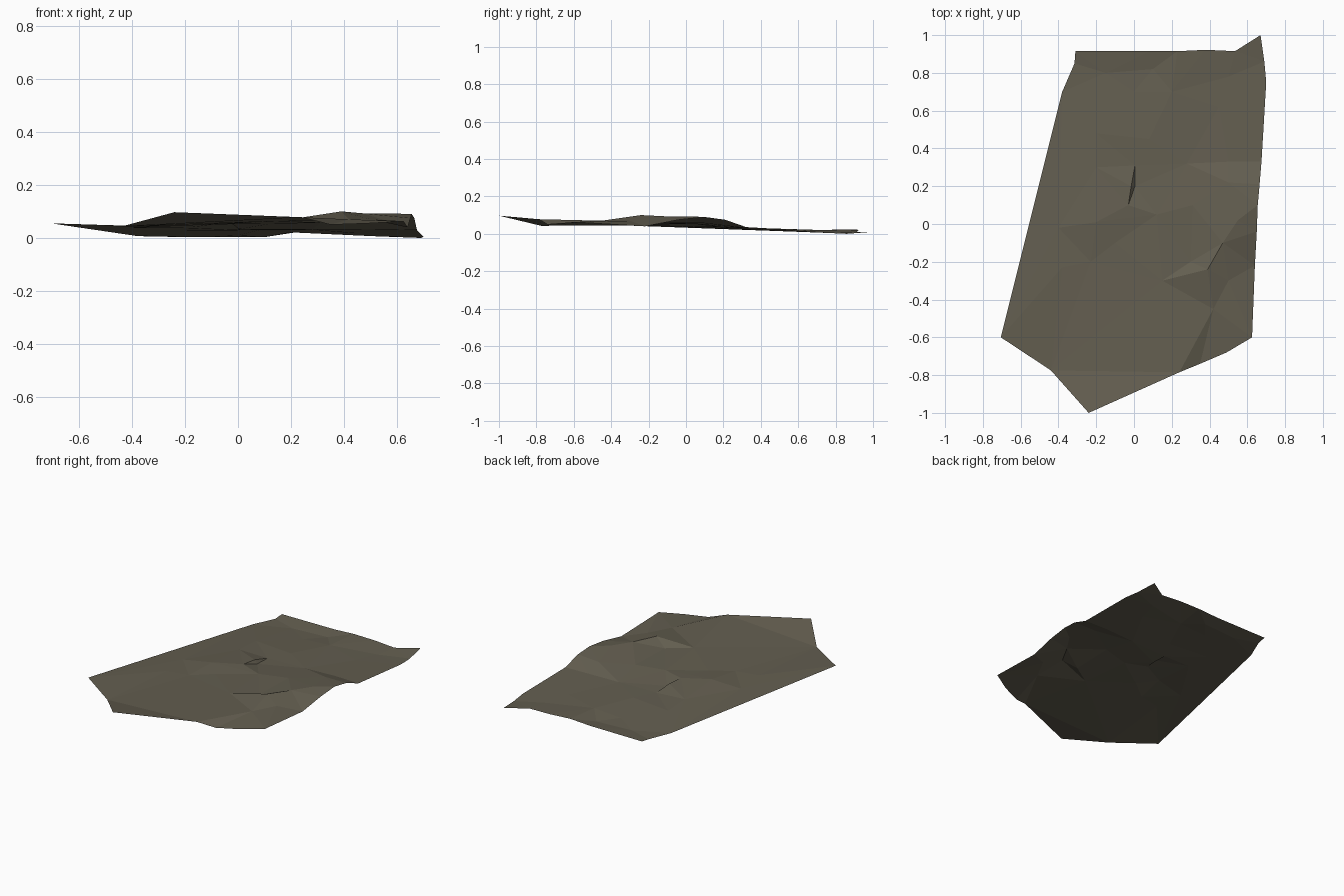
import bpy, bmesh
from mathutils import Vector
from mathutils.geometry import delaunay_2d_cdt

# Border of the ground sheet, counter-clockwise (x, y, height)
border = [(-.705, -.60, .06), (-.44, -.775, .048), (-.24, -1.0, .102), (.24, -.785, .083),
          (.35, -.74, .055), (.49, -.68, .06), (.625, -.60, .068), (.64, -.22, .045),
          (.65, -.04, .08), (.655, .10, .095), (.665, .21, .08), (.675, .33, .035),
          (.70, .75, .01), (.69, .86, .005), (.67, 1.0, .016), (.535, .915, .016),
          (.38, .922, .022), (.23, .915, .028), (.08, .915, .02), (-.31, .915, .018),
          (-.315, .85, .01), (-.38, .70, .012)]
# Break points of the terrain inside the border
relief = [(.39, -.24, .105), (.47, -.10, .098), (.55, .02, .098), (.42, -.45, .075),
          (.50, -.30, .075), (.30, -.20, .062), (.31, .10, .062), (.50, .22, .075),
          (.50, .33, .038), (.28, .32, .036), (.15, -.30, .068), (.12, .05, .058),
          (-.40, -.02, .043), (-.20, .01, .066), (-.05, .03, .062), (-.38, -.23, .05),
          (-.23, -.20, .05), (-.10, -.10, .056), (-.20, .30, .042), (-.20, .48, .032),
          (.08, .45, .034), (.20, .70, .026), (.0, .70, .014), (.45, .62, .022),
          (.50, .78, .012), (.10, .82, .008), (-.15, .80, .008)]
# Short steep crease near the middle
crease = [(.005, .31, .034), (-.015, .20, .06), (-.03, .10, .064), (.005, .20, .038)]

pts = border + relief + crease
n = len(border)
edges = [(i, (i + 1) % n) for i in range(n)]
co, _, tris, orig, _, _ = delaunay_2d_cdt([Vector(p[:2]) for p in pts], edges, [], 1, 1e-5)

bm = bmesh.new()
verts = [bm.verts.new((c.x, c.y, pts[o[0]][2])) for c, o in zip(co, orig)]
for t in tris:
    bm.faces.new([verts[i] for i in t])
for f in bm.faces:
    f.normal_update()
    if f.normal.z < 0:
        f.normal_flip()
low = min(v.co.z for v in bm.verts)
for v in bm.verts:
    v.co.z -= low
mesh = bpy.data.meshes.new("ground_sheet")
bm.to_mesh(mesh)
bm.free()
mat = bpy.data.materials.new("olive grey earth")
mat.diffuse_color = (.125, .112, .08, 1)
mesh.materials.append(mat)
bpy.context.collection.objects.link(bpy.data.objects.new("ground_sheet", mesh))
